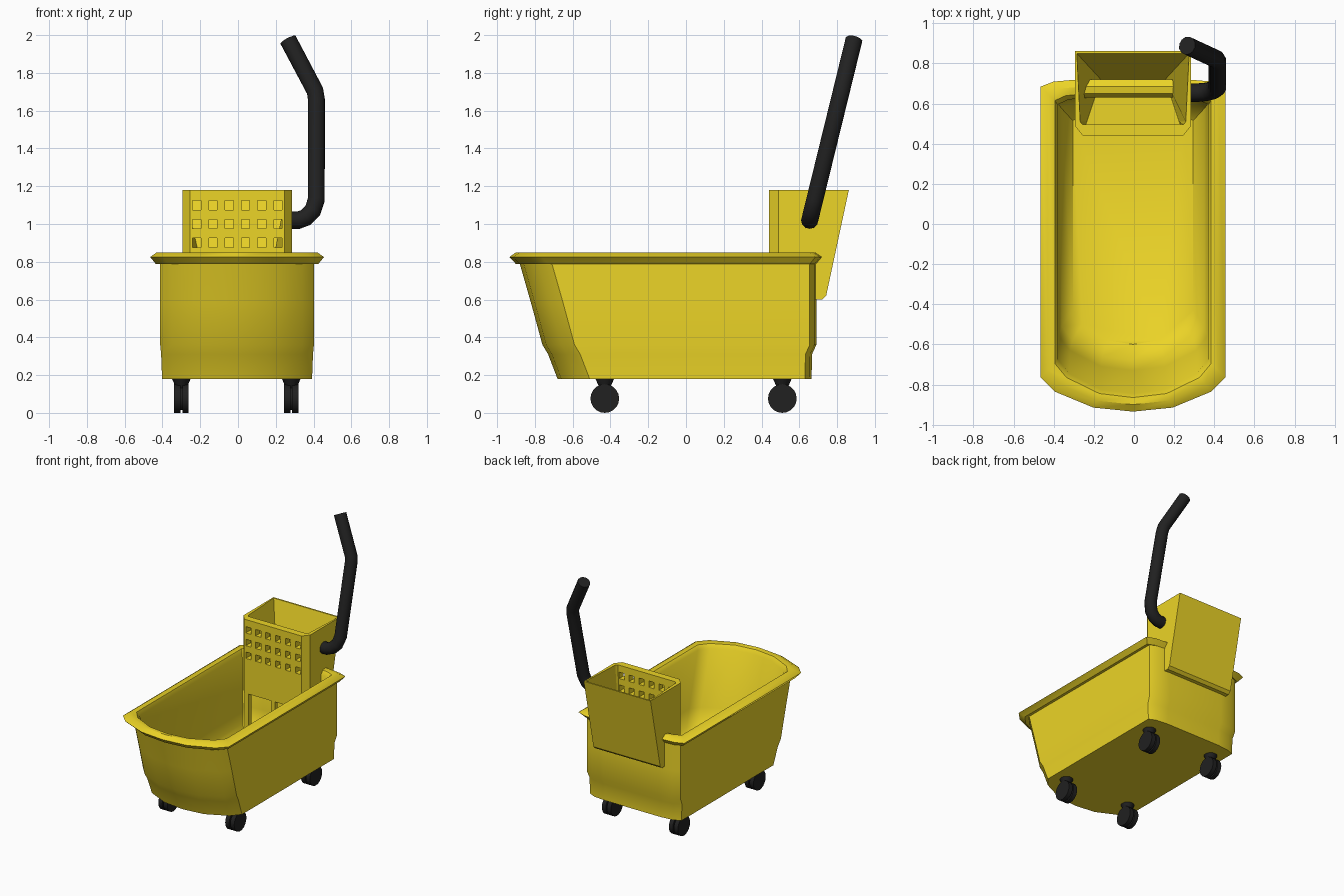
import bpy, bmesh, math
from mathutils import Matrix, Vector

if "Cube" in bpy.data.objects:
    bpy.data.objects.remove(bpy.data.objects["Cube"])


def material(name, rgb):
    m = bpy.data.materials.new(name)
    m.diffuse_color = (*rgb, 1)
    m.use_nodes = True
    m.node_tree.nodes["Principled BSDF"].inputs["Base Color"].default_value = m.diffuse_color
    return m


YELLOW = material("yellow_plastic", (0.84, 0.66, 0.02))
BLACK = material("black_rubber", (0.015, 0.015, 0.015))


def finish(name, bm, mat, angle=35):
    bmesh.ops.recalc_face_normals(bm, faces=bm.faces[:])
    me = bpy.data.meshes.new(name)
    bm.to_mesh(me)
    bm.free()
    ob = bpy.data.objects.new(name, me)
    bpy.context.collection.objects.link(ob)
    if mat:
        me.materials.append(mat)
    if angle:
        bpy.ops.object.select_all(action='DESELECT')
        ob.select_set(True)
        bpy.context.view_layer.objects.active = ob
        bpy.ops.object.shade_smooth_by_angle(angle=math.radians(angle))
    return ob


def loft(rings):
    """Skin a stack of equal-length rings and cap both ends."""
    bm = bmesh.new()
    vs = [[bm.verts.new(p) for p in r] for r in rings]
    n = len(vs[0])
    for a, b in zip(vs, vs[1:]):
        for i in range(n):
            j = (i + 1) % n
            bm.faces.new((a[i], a[j], b[j], b[i]))
    bm.faces.new(vs[0])
    bm.faces.new(vs[-1])
    return bm


def add_box(bm, lo, hi):
    lo, hi = Vector(lo), Vector(hi)
    bmesh.ops.create_cube(bm, size=1, matrix=Matrix.Translation((lo + hi) / 2)
                          @ Matrix.Diagonal((*(hi - lo), 1)))


def mirrored(half, z):
    """Close a right-hand half outline across x."""
    left = [(-x, y) for x, y in reversed(half) if x > 0]
    return [(x - 0.005, y, z) for x, y in half + left]


# Bucket: outer wall, rolled rim, inner wall and floor
def bucket_ring(z, w, back, front):
    half = [(0, front), (0.43 * w, front + 0.02), (0.85 * w, front + 0.1),
            (w, front + 0.17), (w, back - 0.035), (0.86 * w, back - 0.01),
            (0.6 * w, back)]
    return mirrored(half, z)


sections = [(0.18, 0.397, 0.665, -0.68), (0.31, 0.402, 0.667, -0.73),
            (0.36, 0.407, 0.69, -0.76), (0.58, 0.407, 0.69, -0.82),
            (0.79, 0.407, 0.69, -0.88), (0.788, 0.43, 0.69, -0.90),
            (0.825, 0.46, 0.72, -0.935), (0.85, 0.425, 0.685, -0.90),
            (0.845, 0.39, 0.65, -0.865), (0.815, 0.375, 0.63, -0.845),
            (0.40, 0.37, 0.63, -0.73), (0.28, 0.355, 0.61, -0.68),
            (0.21, 0.30, 0.55, -0.60)]
finish("bucket", loft([bucket_ring(*s) for s in sections]), YELLOW, 40)


# Wringer: funnel-shaped hopper with a sloping back
def outer(z, back):
    return mirrored([(0.25, 0.44), (0.29, 0.49), (0.29, back)], z)


rings = [outer(0.60, 0.72), outer(0.62, 0.742), outer(1.18, 0.862),
         mirrored([(0.25, 0.495), (0.263, 0.51), (0.28, 0.85)], 1.18),
         mirrored([(0.235, 0.495), (0.23, 0.51), (0.16, 0.72)], 0.65)]
wringer = finish("wringer", loft(rings), YELLOW, 0)

# Drain holes through the wringer front
bm = bmesh.new()
for z in (0.9, 1.0, 1.1):
    for i in range(6):
        x = -0.003 + (i - 2.5) * 0.086
        add_box(bm, (x - 0.022, 0.40, z - 0.025), (x + 0.022, 0.52, z + 0.025))
cutter = finish("hole_cutter", bm, None, 0)
cutter.hide_render = True
mod = wringer.modifiers.new("holes", 'BOOLEAN')
mod.operation = 'DIFFERENCE'
mod.solver = 'EXACT'
mod.object = cutter
bpy.context.view_layer.objects.active = wringer
bpy.ops.object.modifier_apply(modifier=mod.name)
bpy.data.objects.remove(cutter)

# Legs holding the wringer inside the bucket
bm = bmesh.new()
for x in (-0.235, -0.005, 0.225):
    add_box(bm, (x - 0.018, 0.442, 0.205), (x + 0.018, 0.475, 0.61))
finish("wringer_legs", bm, YELLOW, 0)

# Handle: bent tube rising from the right of the wringer
path = [(0.26, 1.02), (0.32, 1.02), (0.36, 1.035), (0.395, 1.07),
        (0.415, 1.13), (0.415, 1.66), (0.408, 1.705), (0.265, 1.975)]
cu = bpy.data.curves.new("handle", 'CURVE')
cu.dimensions = '3D'
cu.bevel_depth = 0.046
cu.bevel_resolution = 4
cu.use_fill_caps = True
sp = cu.splines.new('POLY')
sp.points.add(len(path) - 1)
for pt, (x, z) in zip(sp.points, path):
    pt.co = (x, 0.655 + (z - 1.02) * 0.245, z, 1)
cu.materials.append(BLACK)
handle = bpy.data.objects.new("handle", cu)
bpy.context.collection.objects.link(handle)


# Casters: twin wheels, hub and flared mount
def caster(name, x, y):
    bm = bmesh.new()
    for dx, r, w in ((-0.022, 0.076, 0.034), (0.022, 0.076, 0.034), (0, 0.06, 0.03)):
        bmesh.ops.create_cone(
            bm, cap_ends=True, segments=20, radius1=r, radius2=r, depth=w,
            matrix=Matrix.Translation((x + dx, y, 0.076))
            @ Matrix.Rotation(math.pi / 2, 4, 'Y'))
    bmesh.ops.create_cone(bm, cap_ends=True, segments=16, radius1=0.028,
                          radius2=0.05, depth=0.05,
                          matrix=Matrix.Translation((x, y, 0.157)))
    finish(name, bm, BLACK)


for end, y in (("front", -0.43), ("back", 0.51)):
    for side, x in (("left", -0.30), ("right", 0.282)):
        caster(f"{end}_{side}_caster", x, y)
